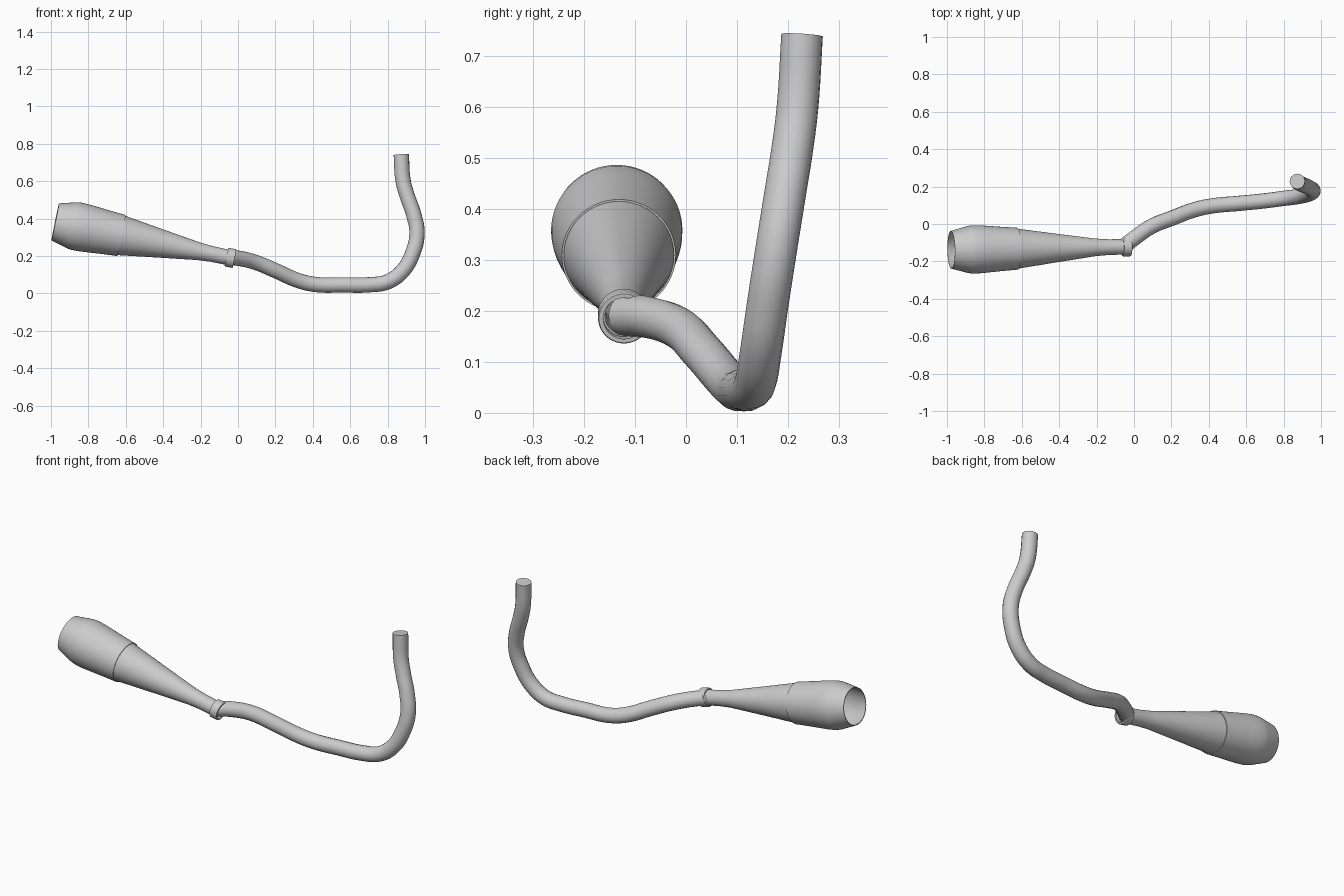
import bpy, bmesh, math
from mathutils import Vector

cube = bpy.data.objects.get("Cube")
if cube:
    bpy.data.objects.remove(cube, do_unlink=True)

steel = bpy.data.materials.new("brushed_steel")
steel.use_nodes = True
steel.diffuse_color = (0.6, 0.6, 0.6, 1)
steel.node_tree.nodes["Principled BSDF"].inputs["Base Color"].default_value = (0.6, 0.6, 0.6, 1)

# Silencer axis runs from the clamp to the open outlet
CLAMP = Vector((-0.04, -0.122, 0.19))
OUTLET = Vector((-0.977, -0.138, 0.382))
AXIS = (OUTLET - CLAMP).to_track_quat('Z', 'Y')


def finish(obj, angle=25):
    obj.data.materials.append(steel)
    bpy.ops.object.select_all(action='DESELECT')
    obj.select_set(True)
    bpy.context.view_layer.objects.active = obj
    bpy.ops.object.shade_smooth_by_angle(angle=math.radians(angle))


def lathe(name, profile, closed=False, sides=64):
    """Spin (distance along axis, radius) points around the silencer axis."""
    bm = bmesh.new()
    rings = []
    for s, r in profile:
        rings.append([bm.verts.new((r * math.cos(a), r * math.sin(a), s))
                      for a in (math.tau * i / sides for i in range(sides))])
    pairs = list(zip(rings, rings[1:]))
    if closed:
        pairs.append((rings[-1], rings[0]))
    for a, b in pairs:
        for i in range(sides):
            j = (i + 1) % sides
            bm.faces.new((a[i], a[j], b[j], b[i]))
    bmesh.ops.recalc_face_normals(bm, faces=bm.faces)
    mesh = bpy.data.meshes.new(name)
    bm.to_mesh(mesh)
    bm.free()
    obj = bpy.data.objects.new(name, mesh)
    bpy.context.collection.objects.link(obj)
    obj.location = CLAMP
    obj.rotation_mode = 'QUATERNION'
    obj.rotation_quaternion = AXIS
    finish(obj)
    return obj


# Hollow shells: outer profile followed by the inner wall
def shell(name, outer, wall=0.004):
    inner = [(s, r - wall) for s, r in reversed(outer)]
    return lathe(name, outer + inner, closed=True)


shell("silencer_cone", [(0.0, 0.041), (0.1, 0.042), (0.17, 0.047), (0.4, 0.079), (0.61, 0.109)])
shell("silencer_body", [(0.595, 0.112), (0.68, 0.118), (0.76, 0.125), (0.8, 0.128),
                        (0.84, 0.129), (0.865, 0.126), (0.957, 0.101)])
shell("clamp_ring", [(-0.022, 0.049), (-0.018, 0.051), (0.018, 0.051), (0.022, 0.049)], wall=0.008)

# Bent header pipe
path = [(-0.055, -0.12, 0.192), (0.0, -0.077, 0.188), (0.09, -0.015, 0.167), (0.2, 0.03, 0.122),
        (0.33, 0.078, 0.066), (0.42, 0.097, 0.047), (0.56, 0.11, 0.045), (0.7, 0.124, 0.046),
        (0.8, 0.137, 0.062), (0.88, 0.147, 0.12), (0.932, 0.16, 0.21), (0.957, 0.177, 0.32),
        (0.94, 0.193, 0.42), (0.905, 0.209, 0.52), (0.883, 0.219, 0.6), (0.873, 0.228, 0.742)]
curve = bpy.data.curves.new("header_pipe", 'CURVE')
curve.dimensions = '3D'
curve.bevel_depth = 0.041
curve.bevel_resolution = 6
curve.resolution_u = 6
curve.use_fill_caps = True
spline = curve.splines.new('BEZIER')
spline.bezier_points.add(len(path) - 1)
for point, co in zip(spline.bezier_points, path):
    point.co = co
    point.handle_left_type = point.handle_right_type = 'AUTO'
pipe = bpy.data.objects.new("header_pipe", curve)
bpy.context.collection.objects.link(pipe)
bpy.ops.object.select_all(action='DESELECT')
pipe.select_set(True)
bpy.context.view_layer.objects.active = pipe
bpy.ops.object.convert(target='MESH')
finish(bpy.context.view_layer.objects.active, 40)
